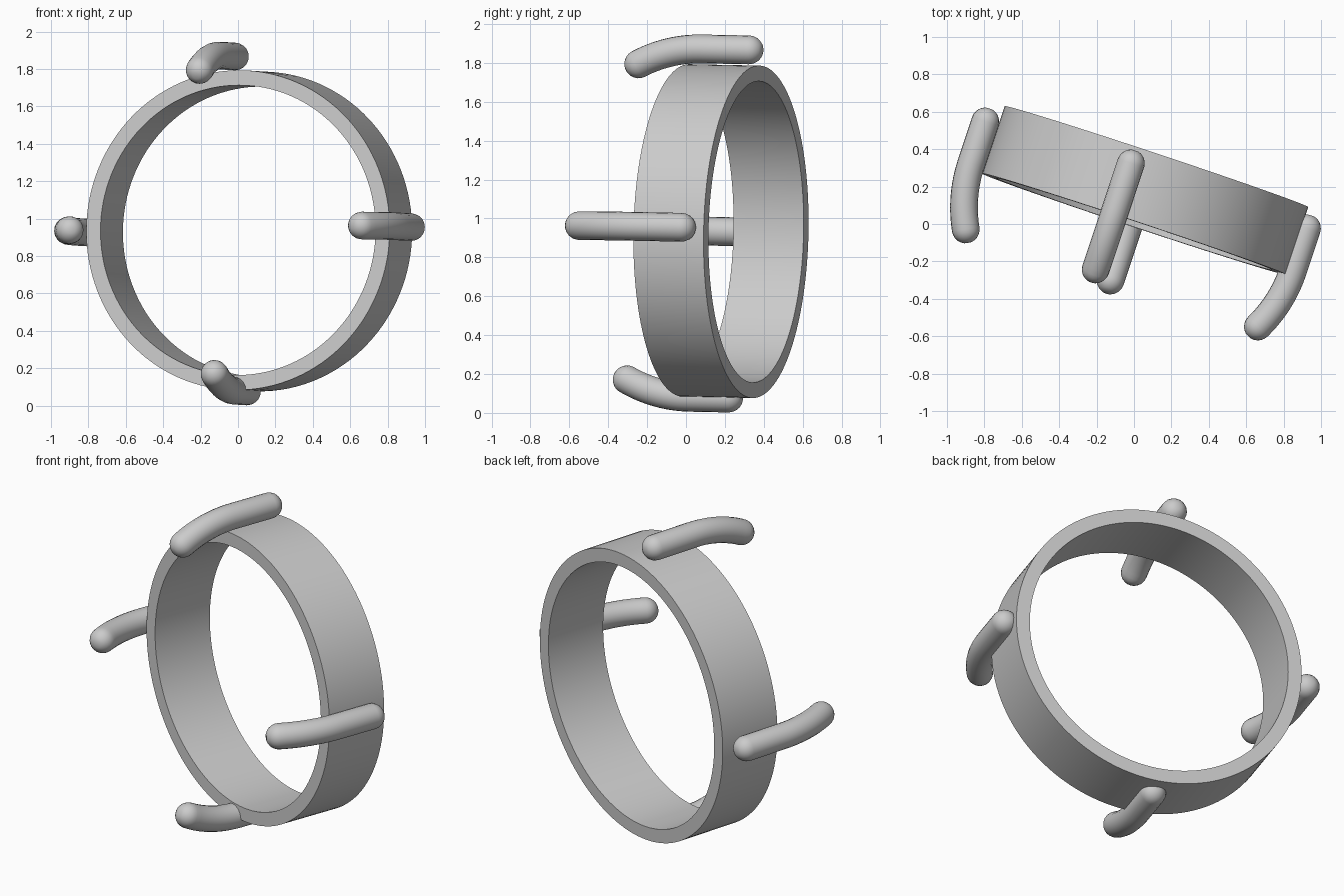
import bpy, bmesh
from math import sin, cos, pi, radians
from mathutils import Matrix, Vector

if "Cube" in bpy.data.objects:
    bpy.data.objects.remove(bpy.data.objects["Cube"])

# local frame: y runs along the ring axis, tilted slightly
FRAME = (Matrix.Translation((0.06, 0.18, 0.935))
         @ Matrix.Rotation(radians(-18.4), 4, 'Z')
         @ Matrix.Rotation(radians(-1.1), 4, 'X'))


def finish(bm, name):
    bmesh.ops.recalc_face_normals(bm, faces=bm.faces[:])
    me = bpy.data.meshes.new(name)
    bm.to_mesh(me)
    bm.free()
    ob = bpy.data.objects.new(name, me)
    bpy.context.collection.objects.link(ob)
    ob.matrix_world = FRAME
    bpy.ops.object.select_all(action='DESELECT')
    bpy.context.view_layer.objects.active = ob
    ob.select_set(True)
    bpy.ops.object.shade_smooth_by_angle(angle=radians(35))
    return ob


def bridge(bm, a, b):
    for i in range(len(a)):
        j = (i + 1) % len(a)
        bm.faces.new((a[i], a[j], b[j], b[i]))


# band: rectangular section swept around the axis
def band(outer, inner, half, n=128):
    bm = bmesh.new()
    loops = [[bm.verts.new((r * cos(2 * pi * i / n), y, r * sin(2 * pi * i / n)))
              for i in range(n)]
             for r, y in ((outer, -half), (outer, half), (inner, half), (inner, -half))]
    for k in range(4):
        bridge(bm, loops[k], loops[(k + 1) % 4])
    return finish(bm, "ring_band")


# prong: round bar with domed ends, straight then bending toward the axis
def prong(name, x, z, back, out, r=0.074, sides=20):
    out = Vector((out[0], 0, out[1])).normalized()
    axis = Vector((0, 1, 0))
    side = axis.cross(out)
    R, bend, start, caps = 0.74, radians(27.5), -0.16, 6
    stations = []                       # (centre, normal, radius)
    base = Vector((x, 0, z))
    for k in range(1, caps + 1):        # rear dome
        t = pi / 2 * k / caps
        stations.append((base + axis * (back + r * cos(t)), out, r * sin(t)))
    for k in range(13):                 # bent part
        a = bend * k / 12
        c = base + axis * (start - R * sin(a)) - out * (R * (1 - cos(a)))
        nrm = out * cos(a) - axis * sin(a)
        stations.append((c, nrm, r))
    tip, nrm = stations[-1][0], stations[-1][1]
    d = -axis * cos(bend) - out * sin(bend)
    for k in range(1, caps):            # front dome
        t = pi / 2 * k / caps
        stations.append((tip + d * (r * sin(t)), nrm, r * cos(t)))
    bm = bmesh.new()
    loops = [[bm.verts.new(c + (n * cos(2 * pi * i / sides) + side * sin(2 * pi * i / sides)) * q)
              for i in range(sides)] for c, n, q in stations]
    for a, b in zip(loops, loops[1:]):
        bridge(bm, a, b)
    bm.faces.new(loops[0])
    bm.faces.new(loops[-1])
    return finish(bm, name)


band(0.855, 0.775, 0.19)
prong("top_prong", -0.118, 0.934, 0.095, (0, 1))
prong("bottom_prong", -0.024, -0.858, 0.05, (0, -1))
prong("left_prong", -0.928, -0.008, 0.08, (-1, -0.03))
prong("right_prong", 0.885, 0.021, 0.08, (1, 0.03))
